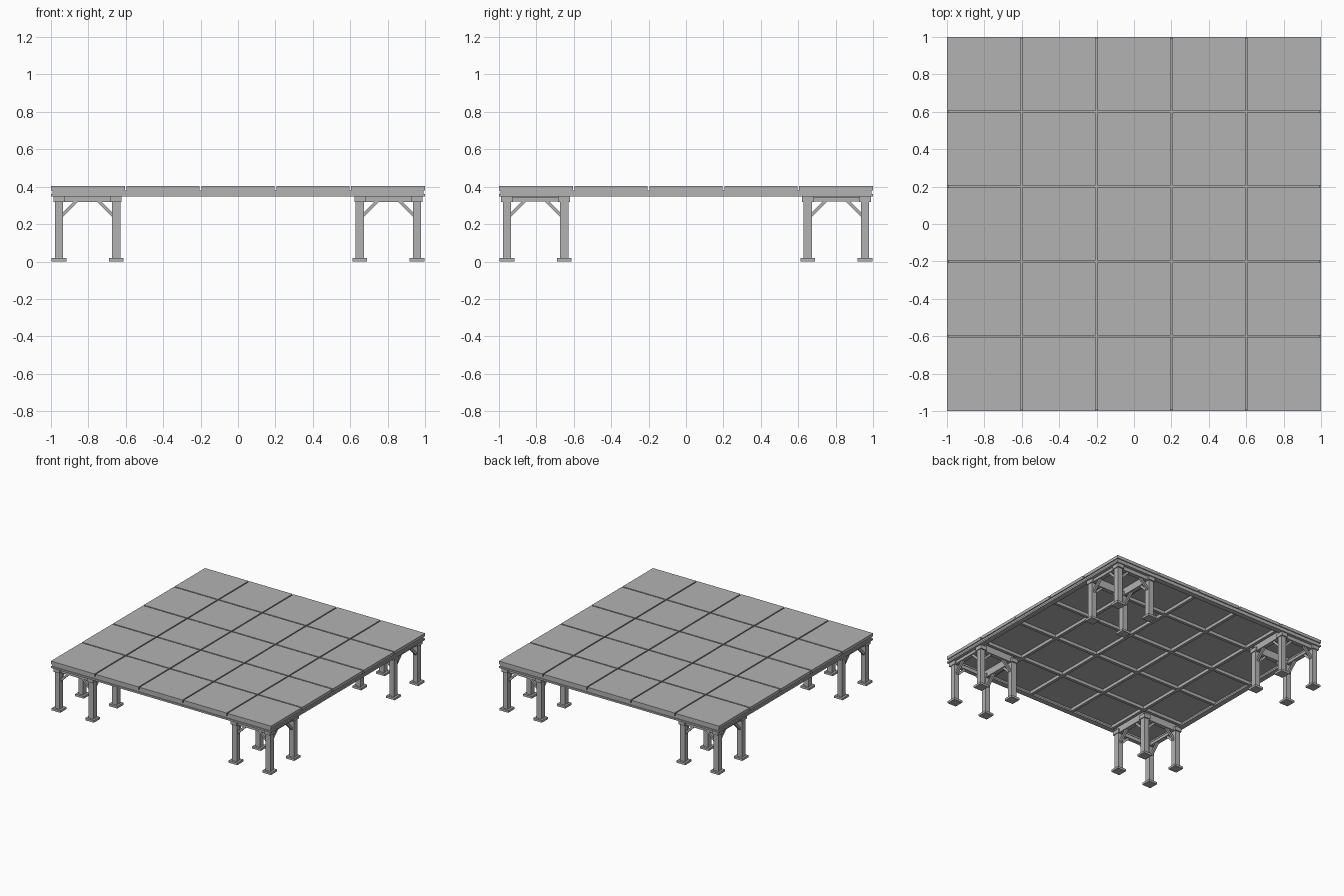
import bpy, bmesh, math
from mathutils import Matrix, Vector

if "Cube" in bpy.data.objects:
    bpy.data.objects.remove(bpy.data.objects["Cube"])

grey = bpy.data.materials.new("steel grey")
grey.diffuse_color = (0.45, 0.45, 0.45, 1)
grey.use_nodes = True
grey.node_tree.nodes["Principled BSDF"].inputs["Base Color"].default_value = grey.diffuse_color


def box(bm, lo, hi):
    """Axis-aligned box between two corners."""
    c = [(a + b) / 2 for a, b in zip(lo, hi)]
    s = [b - a for a, b in zip(lo, hi)]
    bmesh.ops.create_cube(bm, size=1, matrix=Matrix.Translation(c) @ Matrix.Diagonal((*s, 1)))


def strut(bm, a, b, w):
    """Square bar between two points."""
    a, b = Vector(a), Vector(b)
    d = b - a
    rot = d.to_track_quat('Z', 'Y').to_matrix().to_4x4()
    bmesh.ops.create_cube(bm, size=1, matrix=Matrix.Translation((a + b) / 2) @ rot
                          @ Matrix.Diagonal((w, w, d.length, 1)))


def finish(bm, name):
    me = bpy.data.meshes.new(name)
    bm.to_mesh(me)
    bm.free()
    me.materials.append(grey)
    ob = bpy.data.objects.new(name, me)
    bpy.context.collection.objects.link(ob)
    return ob


TOP, PANEL, DECK = 0.405, 0.38, 0.348   # deck heights

# Five by five floor panels with narrow gaps
bm = bmesh.new()
for i in range(5):
    for j in range(5):
        x0, x1 = -1 + 0.4 * i, -0.6 + 0.4 * i
        y0, y1 = -1 + 0.4 * j, -0.6 + 0.4 * j
        g = 0.005
        box(bm, (x0 + g * (i > 0), y0 + g * (j > 0), PANEL),
            (x1 - g * (i < 4), y1 - g * (j < 4), TOP))
finish(bm, "floor_panels")

# Ribs under the panel joints, both directions
bm = bmesh.new()
for p in (-0.6, -0.2, 0.2, 0.6):
    box(bm, (p - 0.012, -0.97, 0.355), (p + 0.012, 0.97, PANEL))
    box(bm, (-0.97, p - 0.012, 0.355), (0.97, p + 0.012, PANEL))
finish(bm, "joint_ribs")

# Edge beams: web with a flange at the bottom
bm = bmesh.new()
for s in (-1, 1):
    for inner, outer, z0, z1 in ((0.965, 0.992, 0.36, PANEL), (0.955, 0.999, DECK, 0.362)):
        lo, hi = sorted((s * inner, s * outer))
        box(bm, (lo, -outer, z0), (hi, outer, z1))
        box(bm, (-inner, lo, z0), (inner, hi, z1))
finish(bm, "edge_beams")

# Four support towers, each with four braced legs
A, B, H = 0.652, 0.957, 0.0225
names = {(-1, -1): "front_left", (1, -1): "front_right",
         (-1, 1): "back_left", (1, 1): "back_right"}
for (sx, sy), name in names.items():
    legs, feet, rails, braces = (bmesh.new() for _ in range(4))
    for x in (sx * A, sx * B):
        for y in (sy * A, sy * B):
            box(legs, (x - H, y - H, 0.015), (x + H, y + H, DECK))
            box(legs, (x - 0.029, y - 0.033, 0.318), (x + 0.029, y + 0.033, 0.35))
            box(feet, (x - 0.039, y - 0.039, 0), (x + 0.039, y + 0.039, 0.018))
            # Diagonal braces run toward the neighbouring legs
            dx = math.copysign(1, sx * (A + B) / 2 - x)
            dy = math.copysign(1, sy * (A + B) / 2 - y)
            strut(braces, (x + dx * 0.015, y, 0.245), (x + dx * 0.10, y, 0.33), 0.018)
            strut(braces, (x, y + dy * 0.015, 0.245), (x, y + dy * 0.10, 0.33), 0.018)
    # Rails around the tower top
    for p in (A, B):
        ys, xs = sorted((sy * A, sy * B)), sorted((sx * A, sx * B))
        box(rails, (xs[0], sy * p - 0.017, 0.318), (xs[1], sy * p + 0.017, 0.348))
        box(rails, (sx * p - 0.017, ys[0], 0.322), (sx * p + 0.017, ys[1], 0.346))
    # Short joists carry the deck over the inner legs
    box(rails, (sx * A - 0.017, ys[0], 0.345), (sx * A + 0.017, ys[1], PANEL))
    box(rails, (xs[0], sy * A - 0.017, 0.346), (xs[1], sy * A + 0.017, PANEL))
    finish(legs, name + "_legs")
    finish(feet, name + "_foot_plates")
    finish(rails, name + "_rails")
    finish(braces, name + "_braces")
